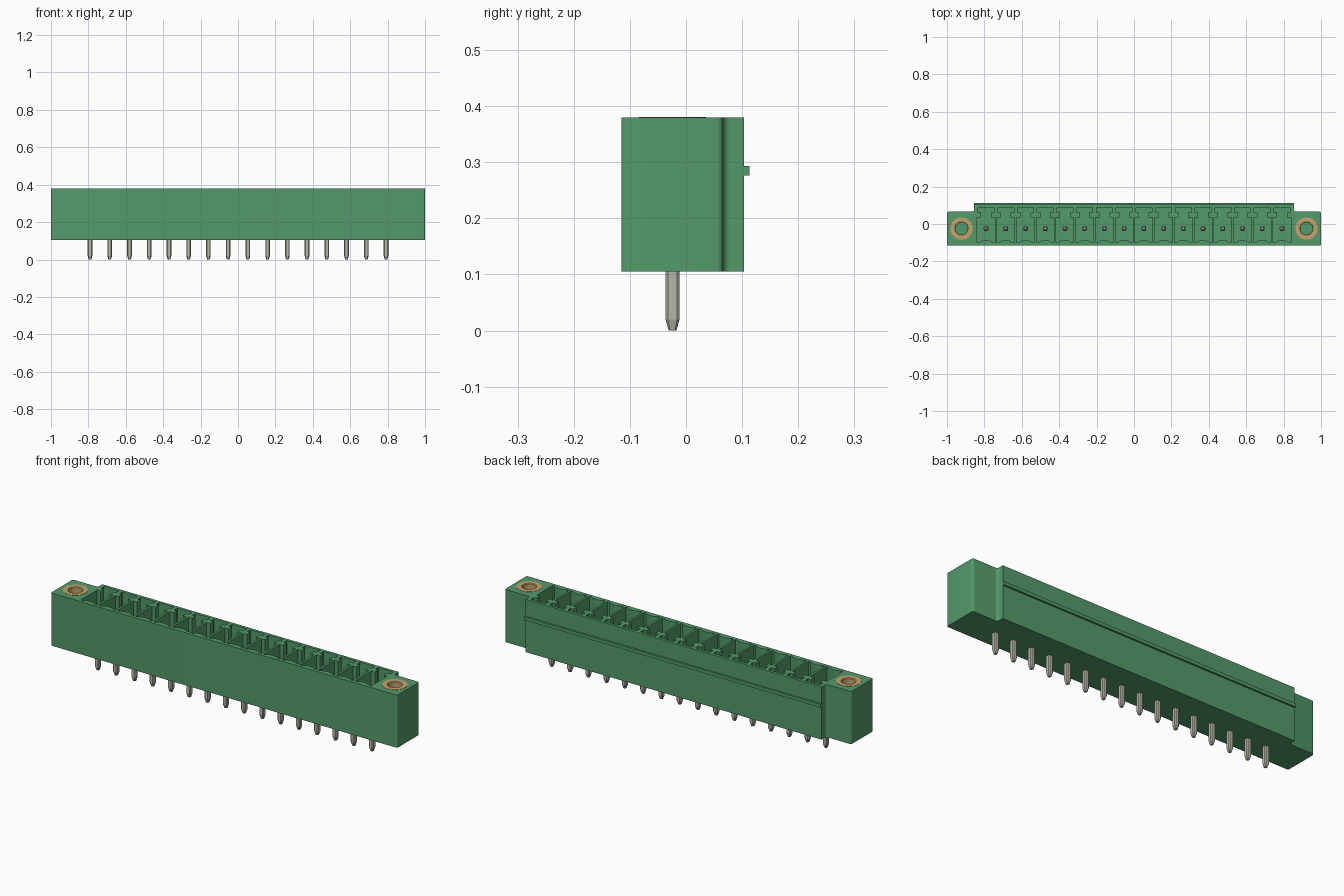
import bpy, bmesh, math

if "Cube" in bpy.data.objects:
    bpy.data.objects.remove(bpy.data.objects["Cube"])

PITCH, COUNT = 0.1055, 16
BASE, TOP, FLOOR = 0.105, 0.38, 0.17
PIN_Y = -0.024


def material(name, color, metallic=0.0):
    m = bpy.data.materials.new(name)
    m.use_nodes = True
    m.diffuse_color = (*color, 1)
    bsdf = m.node_tree.nodes["Principled BSDF"]
    bsdf.inputs["Base Color"].default_value = (*color, 1)
    bsdf.inputs["Metallic"].default_value = metallic
    return m


GREEN = material("green_plastic", (0.087, 0.325, 0.145))
SILVER = material("tinned_metal", (0.47, 0.465, 0.40))
BRASS = material("brass", (0.56, 0.37, 0.15))


def finish(name, bm, mat, smooth=False):
    bmesh.ops.recalc_face_normals(bm, faces=bm.faces)
    mesh = bpy.data.meshes.new(name)
    bm.to_mesh(mesh)
    bm.free()
    mesh.materials.append(mat)
    ob = bpy.data.objects.new(name, mesh)
    bpy.context.collection.objects.link(ob)
    if smooth:
        select(ob)
        bpy.ops.object.shade_smooth_by_angle(angle=math.radians(35))
    return ob


def select(ob):
    bpy.ops.object.select_all(action='DESELECT')
    ob.select_set(True)
    bpy.context.view_layer.objects.active = ob


def loft(bm, rings):
    """Skin a closed solid through rings of equal length."""
    rows = [[bm.verts.new(p) for p in ring] for ring in rings]
    n = len(rows[0])
    for a, b in zip(rows, rows[1:]):
        for i in range(n):
            j = (i + 1) % n
            bm.faces.new((a[i], a[j], b[j], b[i]))
    bm.faces.new(rows[0][::-1])
    bm.faces.new(rows[-1])


def prism(bm, outline, z0, z1, dx=0, dy=0):
    loft(bm, [[(x + dx, y + dy, z) for x, y in outline] for z in (z0, z1)])


def arc(cx, cy, r, a0, a1, steps=6):
    angles = [math.radians(a0 + (a1 - a0) * i / steps) for i in range(steps + 1)]
    return [(cx + r * math.cos(a), cy + r * math.sin(a)) for a in angles]


def circle(r, n=32):
    return arc(0, 0, r, 0, 360 - 360 / n, n - 1)


def mirrored(half):
    return half + [(-x, y) for x, y in reversed(half)]


# Housing: wide front block with filleted steps up to the taller back wall
half = (arc(0.994, -0.109, 0.006, -90, 0, 4)
        + arc(0.989, 0.055, 0.011, 0, 90)
        + arc(0.868, 0.079, 0.013, 270, 180)
        + [(0.855, 0.103)])
bm = bmesh.new()
prism(bm, mirrored(half), BASE, TOP)
housing = finish("housing", bm, GREEN)

# Contact pockets and blind screw holes, cut from above
pocket = [(0.0, -0.086), (0.016, -0.088), (0.03, -0.094), (0.036, -0.099), (0.047, -0.099),
          (0.047, 0.035), (0.026, 0.035), (0.026, 0.062), (0.043, 0.062), (0.043, 0.088)]
pocket = pocket + [(-x, y) for x, y in reversed(pocket[1:])]
pin_xs = [(i - (COUNT - 1) / 2) * PITCH for i in range(COUNT)]
bm = bmesh.new()
for x in pin_xs:
    prism(bm, pocket, FLOOR, TOP + 0.05, x)
for s in (-1, 1):
    prism(bm, circle(0.06), 0.2, TOP + 0.05, s * 0.922, PIN_Y)
cutter = finish("pocket_cutter", bm, GREEN)
cutter.hide_render = True
cut = housing.modifiers.new("pockets", 'BOOLEAN')
cut.operation, cut.solver, cut.object = 'DIFFERENCE', 'EXACT', cutter
select(housing)
bpy.ops.object.modifier_apply(modifier=cut.name)
bpy.data.objects.remove(cutter)
select(housing)
bpy.ops.object.shade_smooth_by_angle(angle=math.radians(35))

# Latching ridge along the back wall
bm = bmesh.new()
prism(bm, [(-0.855, 0.1), (0.855, 0.1), (0.855, 0.113), (-0.855, 0.113)], 0.276, 0.293)
finish("back_ridge", bm, GREEN)

# Threaded brass inserts: open tubes in the end blocks
for name, s in (("left_insert", 1), ("right_insert", -1)):
    bm = bmesh.new()
    rings = []
    for r, z in ((0.06, 0.2), (0.06, TOP + 0.001), (0.036, TOP + 0.001),
                 (0.033, TOP - 0.003), (0.033, 0.2)):
        rings.append([bm.verts.new((x + s * 0.922, y + PIN_Y, z)) for x, y in circle(r)])
    for a, b in zip(rings, rings[1:] + rings[:1]):
        for i in range(32):
            j = (i + 1) % 32
            bm.faces.new((a[i], a[j], b[j], b[i]))
    finish(name, bm, BRASS, True)

# Contact pins: chamfered square rods with tapered ends
w, c = 0.0125, 0.008
section = [(c, -w), (w, -c), (w, c), (c, w), (-c, w), (-w, c), (-w, -c), (-c, -w)]
for i, x in enumerate(pin_xs):
    bm = bmesh.new()
    loft(bm, [[(x + px * k, PIN_Y + py * k, z) for px, py in section]
              for k, z in ((0.55, 0.0), (1, 0.02), (1, 0.285), (0.5, 0.305))])
    finish(f"pin_{i + 1}", bm, SILVER)
